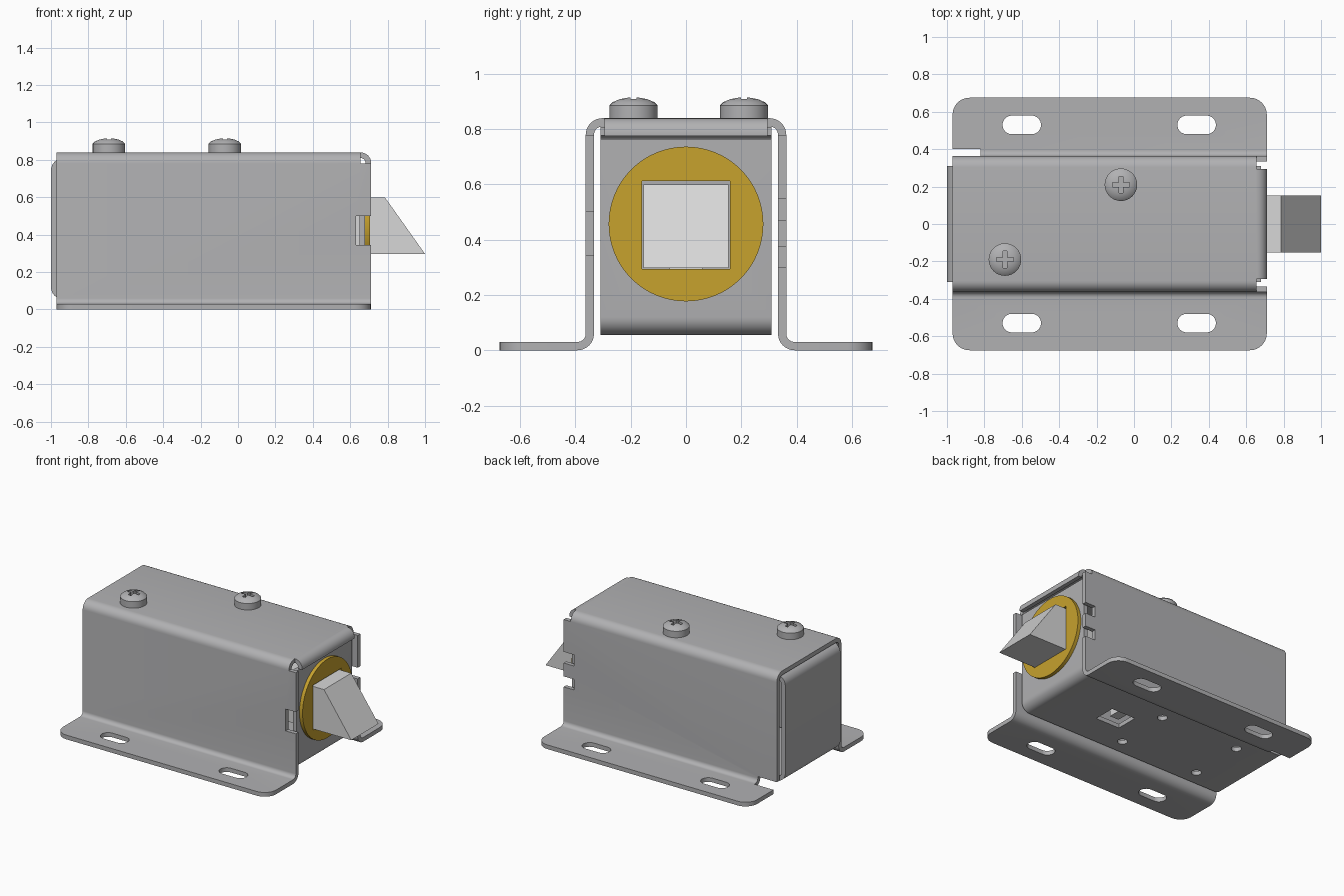
import bpy, bmesh, math
from mathutils import Vector

if "Cube" in bpy.data.objects:
    bpy.data.objects.remove(bpy.data.objects["Cube"])


def material(name, rgb):
    m = bpy.data.materials.new(name)
    m.diffuse_color = (*rgb, 1)
    m.use_nodes = True
    m.node_tree.nodes["Principled BSDF"].inputs["Base Color"].default_value = m.diffuse_color
    return m


STEEL = material("steel grey", (0.44, 0.44, 0.45))
BRASS = material("brass", (0.57, 0.36, 0.027))
LIGHT = material("light metal", (0.68, 0.68, 0.68))


def finish(name, bm, mat):
    bmesh.ops.recalc_face_normals(bm, faces=bm.faces)
    me = bpy.data.meshes.new(name)
    bm.to_mesh(me)
    bm.free()
    ob = bpy.data.objects.new(name, me)
    bpy.context.collection.objects.link(ob)
    if mat:
        me.materials.append(mat)
    return ob


def prism(name, pts, axis, lo, hi, mat=None, corner=None):
    """Extrude a 2D outline along an axis; corner = (test, radius) rounds edges."""
    place = {"x": lambda u, v, w: (w, u, v),
             "y": lambda u, v, w: (u, w, v),
             "z": lambda u, v, w: (u, v, w)}[axis]
    bm = bmesh.new()
    a = [bm.verts.new(place(u, v, lo)) for u, v in pts]
    b = [bm.verts.new(place(u, v, hi)) for u, v in pts]
    bm.faces.new(a)
    bm.faces.new(b[::-1])
    n = len(pts)
    for i in range(n):
        j = (i + 1) % n
        bm.faces.new((a[i], a[j], b[j], b[i]))
    if corner:
        test, radius = corner
        edges = [e for e in bm.edges if test(e)]
        bmesh.ops.bevel(bm, geom=edges, offset=radius, segments=8,
                        profile=0.5, affect="EDGES")
    return finish(name, bm, mat)


def box(name, x, y, z, mat=None):
    return prism(name, [(x[0], y[0]), (x[1], y[0]), (x[1], y[1]), (x[0], y[1])],
                 "z", z[0], z[1], mat)


def circle(cx, cy, r, n, start=0.0, sweep=math.tau):
    return [(cx + r * math.cos(start + sweep * i / n),
             cy + r * math.sin(start + sweep * i / n)) for i in range(n)]


def sheet(path, r, t, segs=8):
    """Outline of a bent metal sheet following a path with bend radius r."""
    p = [Vector(q) for q in path]
    left, right = [], []

    def add(c, n):
        left.append(tuple(c + n * t / 2))
        right.append(tuple(c - n * t / 2))

    def normal(d):
        return Vector((-d.y, d.x))

    add(p[0], normal((p[1] - p[0]).normalized()))
    for k in range(1, len(p) - 1):
        d0 = (p[k] - p[k - 1]).normalized()
        d1 = (p[k + 1] - p[k]).normalized()
        centre = p[k] - d0 * r + d1 * r
        sign = 1 if d0.x * d1.y - d0.y * d1.x > 0 else -1
        for i in range(segs + 1):
            a = math.pi / 2 * i / segs
            n = normal(d0 * math.cos(a) + d1 * math.sin(a))
            add(centre - n * sign * r, n)
    add(p[-1], normal((p[-1] - p[-2]).normalized()))
    return left + right[::-1]


def cut(ob, cutters):
    for c in cutters:
        c.hide_render = True
        m = ob.modifiers.new("cut", "BOOLEAN")
        m.object, m.operation, m.solver = c, "DIFFERENCE", "EXACT"
    ev = ob.evaluated_get(bpy.context.evaluated_depsgraph_get())
    me = bpy.data.meshes.new_from_object(ev)
    ob.modifiers.clear()
    ob.data = me
    for c in cutters:
        bpy.data.objects.remove(c)


def smooth(ob):
    bpy.ops.object.select_all(action="DESELECT")
    ob.select_set(True)
    bpy.context.view_layer.objects.active = ob
    bpy.ops.object.shade_smooth_by_angle(angle=math.radians(30))


# Hat-shaped cover with mounting flanges
hat = sheet([(-0.675, 0.015), (-0.348, 0.015), (-0.348, 0.825),
             (0.348, 0.825), (0.348, 0.015), (0.675, 0.015)], 0.045, 0.03)


def flange_corner(e):
    a, b = (v.co for v in e.verts)
    return abs(a.y) > 0.67 and abs(a.x - b.x) < 1e-4 and abs(a.y - b.y) < 1e-4


cover = prism("cover", hat, "x", -0.97, 0.71, STEEL, (flange_corner, 0.09))

cutters = []
for sx in (-0.60, 0.335):          # flange slots
    for sy in (-0.53, 0.53):
        slot = (circle(sx + 0.053, sy, 0.05, 12, -math.pi / 2, math.pi * 12 / 11)[:12] +
                circle(sx - 0.053, sy, 0.05, 12, math.pi / 2, math.pi * 12 / 11)[:12])
        cutters.append(prism("slot_cutter", slot, "z", -0.05, 0.06))
cutters += [
    box("top_cutter", (0.655, 0.8), (-0.5, 0.5), (0.78, 0.9)),
    box("relief_cutter", (-1.1, -0.82), (0.32, 0.40), (-0.05, 0.07)),
    box("front_notch_cutter", (0.63, 0.8), (-0.45, -0.3), (0.345, 0.5)),
    box("back_notch_low_cutter", (0.63, 0.8), (0.3, 0.45), (0.30, 0.375)),
    box("back_notch_high_cutter", (0.63, 0.8), (0.3, 0.45), (0.47, 0.55)),
]
cut(cover, cutters)

# Rounded lip folded down from the cover top
lip = prism("cover_lip", sheet([(0.64, 0.825), (0.697, 0.825), (0.697, 0.775)],
                               0.042, 0.03), "y", -0.295, 0.295, STEEL)

# U-shaped inner frame with both end plates
frame = prism("inner_frame",
              sheet([(-0.85, 0.793), (-0.985, 0.793), (-0.985, 0.07),
                     (0.665, 0.07), (0.665, 0.765)], 0.05, 0.03),
              "y", -0.31, 0.31, STEEL)
cutters = [box("window_cutter", (0.06, 0.25), (-0.08, 0.08), (0, 0.2)),
           box("bolt_hole_cutter", (0.6, 0.8), (-0.16, 0.16), (0.295, 0.613))]
for hx in (-0.69, -0.07):
    for hy in (-0.2, 0.2):
        cutters.append(prism("hole_cutter", circle(hx, hy, 0.033, 20), "z", 0, 0.2))
cut(frame, cutters)

# Brass ring around the bolt
ring = prism("brass_ring", circle(0, 0.457, 0.28, 64), "x", 0.68, 0.705, BRASS)
cut(ring, [box("bolt_hole_cutter", (0.6, 0.8), (-0.16, 0.16), (0.295, 0.613))])

# Slanted latch bolt and its release tab
bolt = prism("latch_bolt", [(0.1, 0.297), (1.0, 0.297), (0.785, 0.6), (0.1, 0.6)],
             "y", -0.153, 0.153, LIGHT)
tab = box("release_tab", (0.08, 0.15), (-0.06, 0.06), (0.1, 0.297), LIGHT)

# Domed cross-head screws
profile = [(0.087, 0.835), (0.087, 0.886), (0.075, 0.898), (0.05, 0.909), (0.025, 0.914)]
screws = []
for sx, sy in ((-0.69, -0.19), (-0.07, 0.21)):
    bm = bmesh.new()
    rings = [[bm.verts.new((u, v, z)) for u, v in circle(sx, sy, r, 32)]
             for r, z in profile]
    for lo, hi in zip(rings, rings[1:]):
        for i in range(32):
            j = (i + 1) % 32
            bm.faces.new((lo[i], lo[j], hi[j], hi[i]))
    bm.faces.new(rings[0][::-1])
    bm.faces.new(rings[-1])
    screw = finish("screw", bm, STEEL)
    cut(screw, [box("cross_cutter", (sx - a, sx + a), (sy - b, sy + b), (0.88, 0.95))
                for a, b in ((0.045, 0.011), (0.011, 0.045))])
    screws.append(screw)

for ob in [cover, lip, frame, ring] + screws:
    smooth(ob)
